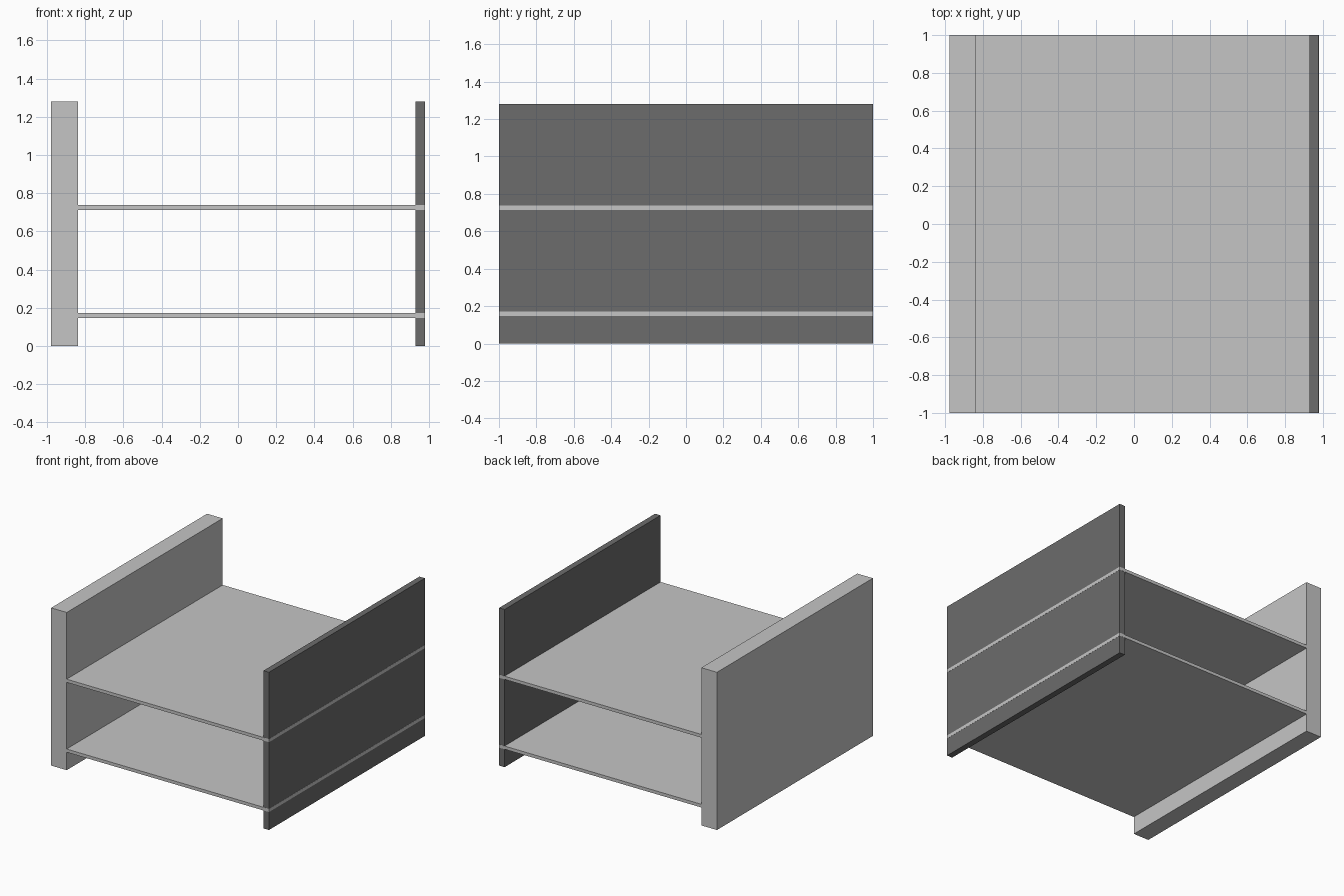
import bpy

cube = bpy.data.objects.get("Cube")
if cube:
    bpy.data.objects.remove(cube, do_unlink=True)


def make_material(name, value):
    mat = bpy.data.materials.new(name)
    mat.use_nodes = True
    colour = (value, value, value, 1)
    mat.diffuse_color = colour
    mat.node_tree.nodes["Principled BSDF"].inputs["Base Color"].default_value = colour
    return mat


light = make_material("light_grey", 0.56)
dark = make_material("dark_grey", 0.15)


def board(name, x, y, z, mat):
    """Box spanning the given (low, high) ranges."""
    spans = (x, y, z)
    bpy.ops.mesh.primitive_cube_add(size=1, location=[(a + b) / 2 for a, b in spans])
    obj = bpy.context.object
    obj.name = name
    obj.scale = [b - a for a, b in spans]
    bpy.ops.object.transform_apply(location=False, rotation=False, scale=True)
    obj.data.materials.append(mat)
    return obj


HALF, DEPTH, HEIGHT = 0.978, 1.0, 1.28
INNER_RIGHT, INNER_LEFT = -0.838, 0.929
PROUD = 0.001  # shelf ends show through the thin side panel

# Side panels: thick light one, thin dark one
board("thick_side_panel", (-HALF, INNER_RIGHT), (-DEPTH, DEPTH), (0, HEIGHT), light)
board("thin_side_panel", (INNER_LEFT, HALF), (-DEPTH, DEPTH), (0, HEIGHT), dark)

# Shelves running through the thin panel
for name, z in (("lower_shelf", 0.146), ("upper_shelf", 0.713)):
    board(name, (INNER_RIGHT, HALF + PROUD), (-DEPTH - PROUD, DEPTH + PROUD),
          (z, z + 0.026), light)
